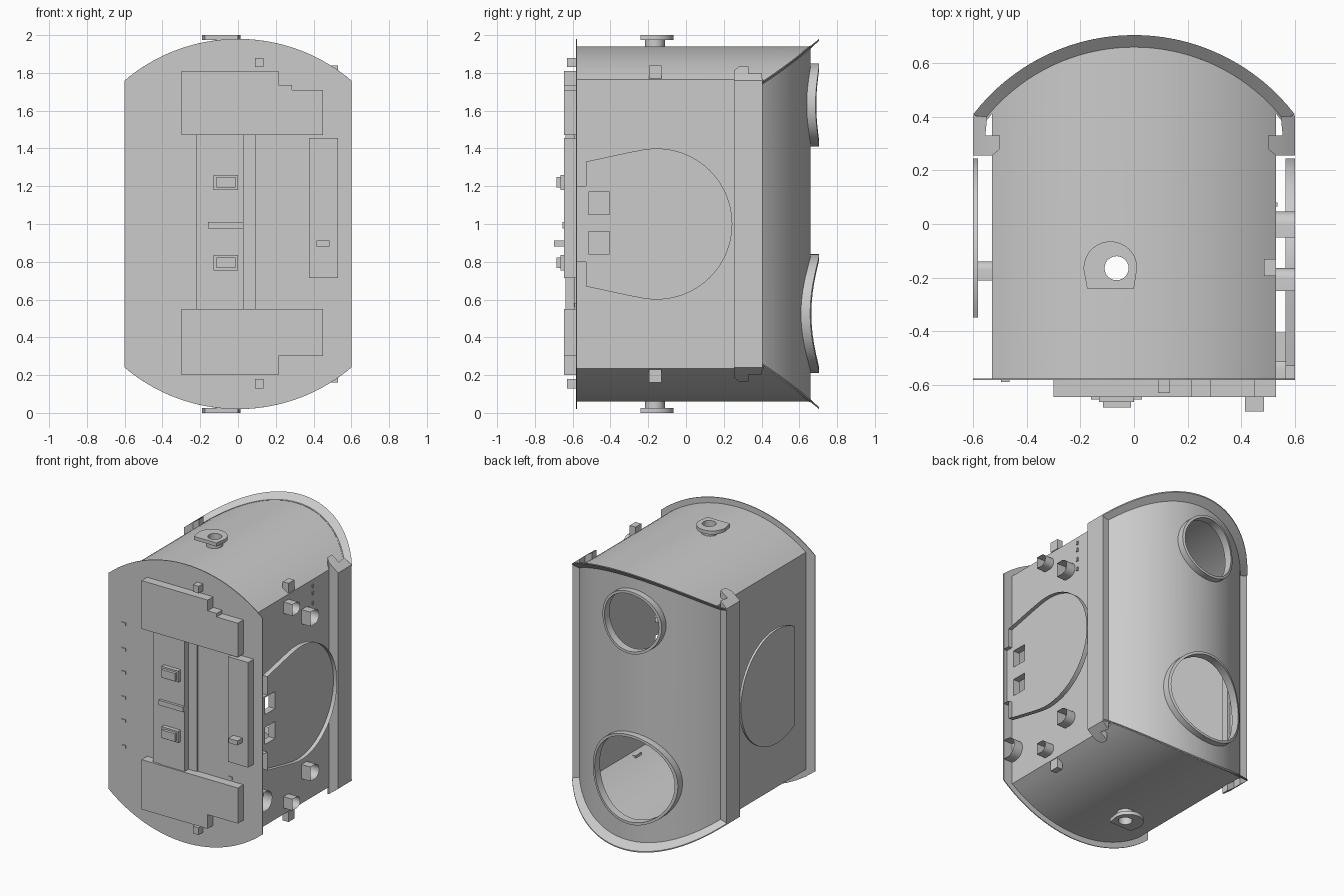
import bpy, bmesh, math

if "Cube" in bpy.data.objects:
    bpy.data.objects.remove(bpy.data.objects["Cube"])

CY, R_IN, R_OUT = -0.052, 0.712, 0.757      # back curve centre and radii (plan)
ZC = 1.052                                  # centre height of the top arch


def finish(name, bm, smooth=True):
    bmesh.ops.recalc_face_normals(bm, faces=bm.faces)
    me = bpy.data.meshes.new(name)
    bm.to_mesh(me)
    bm.free()
    ob = bpy.data.objects.new(name, me)
    bpy.context.collection.objects.link(ob)
    if smooth:
        shade(ob)
    return ob


def shade(ob):
    bpy.ops.object.select_all(action='DESELECT')
    ob.select_set(True)
    bpy.context.view_layer.objects.active = ob
    bpy.ops.object.shade_smooth_by_angle(angle=math.radians(30))


def place(axis, p, t):
    return {'x': (t, p[0], p[1]), 'y': (p[0], t, p[1]), 'z': (p[0], p[1], t)}[axis]


def loft(name, loops, ring=True, wrap=False, caps=False):
    """Skin a list of equal-length point loops."""
    bm = bmesh.new()
    rows = [[bm.verts.new(p) for p in lp] for lp in loops]
    n = len(rows[0])
    pairs = list(zip(rows, rows[1:])) + ([(rows[-1], rows[0])] if wrap else [])
    for a, b in pairs:
        for i in range(n if ring else n - 1):
            j = (i + 1) % n
            bm.faces.new((a[i], a[j], b[j], b[i]))
    if caps:
        bm.faces.new(rows[0])
        bm.faces.new(rows[-1])
    return finish(name, bm)


def prism(name, pts, axis, a, b, caps=True):
    return loft(name, [[place(axis, p, t) for p in pts] for t in (a, b)], caps=caps)


def box(name, x0, x1, y0, y1, z0, z1):
    return prism(name, [(x0, y0), (x1, y0), (x1, y1), (x0, y1)], 'z', z0, z1)


def boolean(ob, cutter, op='DIFFERENCE'):
    m = ob.modifiers.new('cut', 'BOOLEAN')
    m.operation, m.solver, m.object = op, 'EXACT', cutter
    dg = bpy.context.evaluated_depsgraph_get()
    me = bpy.data.meshes.new_from_object(ob.evaluated_get(dg))
    ob.modifiers.clear()
    ob.data = me
    bpy.data.objects.remove(cutter)
    shade(ob)


def arc(cx, cy, r, a0, a1, n=24):
    return [(cx + r * math.cos(math.radians(a0 + (a1 - a0) * i / n)),
             cy + r * math.sin(math.radians(a0 + (a1 - a0) * i / n))) for i in range(n + 1)]


def top_z(x, r):
    return ZC + math.sqrt(r * r - x * x)


def barrel(hw, r, n=32):
    """Front outline: straight sides, arched top and bottom."""
    xs = [hw - 2 * hw * i / n for i in range(n + 1)]
    return [(x, top_z(x, r)) for x in xs] + [(-x, 2 - top_z(x, r)) for x in xs]


def back_y(x, r):
    return CY + math.sqrt(r * r - x * x)


# front plate
prism('front_plate', barrel(0.6, 0.928), 'y', -0.583, -0.577)

# body shell: thin barrel trimmed to the curved back
o, i = barrel(0.53, 0.888), barrel(0.523, 0.881)
shell = loft('body_shell', [[place('y', p, y) for p in q]
             for q, y in ((o, -0.578), (o, 0.75), (i, 0.75), (i, -0.578))], wrap=True)
xs = [0.54 - 1.08 * k / 32 for k in range(33)]
boolean(shell, prism('trim', [(0.6, -0.7), (0.6, 0.40)] + [(x, back_y(x, R_IN - 0.002)) for x in xs]
                     + [(-0.6, 0.40), (-0.6, -0.7)], 'z', -0.2, 2.2), 'INTERSECT')

# curved back panel with two round openings
xs = [0.565 - 1.13 * k / 40 for k in range(41)]
panel = prism('back_panel', [(x, back_y(x, R_IN)) for x in xs]
              + [(x, back_y(x, R_IN - 0.008)) for x in reversed(xs)], 'z', -0.1, 2.1)
boolean(panel, prism('trim', barrel(0.6, 0.890), 'y', 0.2, 0.9), 'INTERSECT')
HX = -0.05
for zc, r in ((1.63, 0.22), (0.525, 0.315)):
    boolean(panel, prism('hole', arc(HX, zc, r - 0.01, 0, 360 - 7.5, 47), 'y', 0.4, 0.9))
    loops = []
    for rr, R in ((r - 0.018, R_IN - 0.01), (r - 0.018, R_OUT), (r, R_OUT), (r, R_IN - 0.01)):
        loops.append([(x, back_y(x, R), z) for x, z in arc(HX, zc, rr, 0, 352.5, 47)])
    loft('back_opening_rim', loops, wrap=True)

# flared lips on the top and bottom of the back panel
for s in (1, -1):
    rows = []
    for R, k, rz, d in ((R_IN, 0.56, 0.888, 0), (R_OUT, 0.6, 0.928, 0),
                        (R_OUT, 0.6, 0.928, 0.008), (R_IN, 0.56, 0.888, 0.012)):
        row = [k - 2 * k * j / 40 for j in range(41)]
        rows.append([(x, back_y(x, R), 1 + s * (top_z(x, rz) - 1 - d)) for x in row])
    loft('back_lip', rows, ring=False, wrap=True)

# hooked corner rails
for s in (1, -1):
    pts = [(.6, .255), (.53, .255), (.5, .28), (.5, .33), (.555, .33), (.548, .40), (.6, .405)]
    rail = prism('corner_rail', [(s * x, y) for x, y in pts], 'z', -0.1, 2.1)
    boolean(rail, prism('trim', barrel(0.61, 0.928), 'y', 0.1, 0.6), 'INTERSECT')

# right side dish: open rim with a recessed base
half = [(-.58, 1.2), (-.53, 1.2), (-.53, 1.33), (-.30, 1.38)]
dish = arc(-0.155, 1.0, 0.4, -100, 100, 48) + half[::-1] + [(y, 2 - z) for y, z in half]
prism('right_dish_rim', dish, 'x', 0.565, 0.6, caps=False)
base = prism('right_dish_base', dish, 'x', 0.565, 0.572)
for z0, z1 in ((1.05, 1.17), (0.84, 0.96)):
    for part in (base, shell):
        boolean(part, box('window', 0.45, 0.7, -0.515, -0.405, z0, z1))
    prism('window_frame', [(-.515, z0), (-.405, z0), (-.405, z1), (-.515, z1)],
          'x', 0.525, 0.568, caps=False)

# left side disc and its posts
prism('left_disc', arc(-0.155, 1.0, 0.4, -119, 119, 48), 'x', -0.6, -0.583)


def d_shape(y0, y1, zc, r, n=16):
    return [(y0, zc - r)] + arc(y1 - r, zc, r, -90, 90, n) + [(y0, zc + r)]


for z in (0.68, 1.32):
    prism('left_post', d_shape(-0.21, -0.14, z, 0.03), 'x', -0.6, -0.53)

# D-shaped cups on the right wall
for y0, y1, z, r in ((-.25, -.165, 1.69, .04), (-.05, .047, 1.55, .05), (-.25, -.165, .32, .04),
                     (-.05, .047, .46, .05), (-.58, -.475, .46, .068)):
    prism('side_cup', d_shape(y0, y1, z, r), 'x', 0.53, 0.6, caps=False)
for z in (1.53, 1.60, 1.67, 1.72):
    box('side_tick', 0.53, 0.536, 0.065, 0.08, z - 0.012, z + 0.012)

# lifting eyes, top and bottom, with through holes
LX, LY = -0.065, -0.165
hole = arc(LX, LY, 0.045, 0, 345, 23)
boolean(shell, prism('hole', hole, 'z', -0.2, 2.2))
for s in (1, -1):
    pts = [(-.175, -.24), (0.0, -.24), (.012, -.16)] + arc(-.088, -.165, .1, 5, 175, 20) + [(-.19, -.16)]
    eye = prism('lifting_eye', pts, 'z', 1 + s * 0.975, 1 + s)
    boolean(eye, prism('hole', hole, 'z', -0.2, 2.2))
    ro = arc(LX, LY, 0.053, 0, 345, 23)
    loft('eye_stem', [[(x, y, 1 + s * h) for x, y in q] for q, h in
         ((ro, .93), (ro, .98), (hole, .98), (hole, .93))], wrap=True)
    zs = sorted((1 + s * 0.77, 1 + s * 0.84))
    box('shoulder_peg', 0.485, 0.53, -0.195, -0.13, *zs)

# front blocks
top = [(-.3, 1.47), (.45, 1.47), (.45, 1.71), (.285, 1.71), (.285, 1.735),
       (.215, 1.735), (.215, 1.81), (-.3, 1.81)]
low = [(-.3, .2), (.215, .2), (.215, .3), (.45, .3), (.45, .51), (.215, .51), (.215, .55), (-.3, .55)]
low = [(-.3, .2), (.215, .2), (.215, .3), (.45, .3), (.45, .55), (-.3, .55)]
prism('front_upper_block', top, 'y', -0.645, -0.58)
prism('front_lower_block', low, 'y', -0.645, -0.58)
for name, x0, x1, d, z0, z1 in (
        ('front_column', -.16, .03, .637, .55, 1.47),
        ('column_side_left', -.22, -.16, .63, .55, 1.47),
        ('column_side_right', .03, .095, .592, .55, 1.47),
        ('column_band', -.16, .03, .655, .975, 1.01),
        ('column_pad_upper', -.13, .0, .665, 1.18, 1.26),
        ('column_knob_upper', -.115, -.012, .685, 1.192, 1.248),
        ('column_pad_lower', -.13, .0, .665, .755, .835),
        ('column_knob_lower', -.115, -.012, .685, .767, .823),
        ('front_right_block', .375, .53, .645, .715, 1.455),
        ('front_right_knob', .415, .485, .70, .88, .912),
        ('front_peg_upper', .09, .135, .63, 1.83, 1.88),
        ('front_peg_lower', .09, .135, .63, .13, .18)):
    box(name, x0, x1, -d, -0.58, z0, z1)
for z in (.572, .753, .915, 1.093, 1.255, 1.435):
    for x in (-.48, .35):
        box('front_stud', x - .016, x + .016, -0.59, -0.58, z - .01, z + .01)
